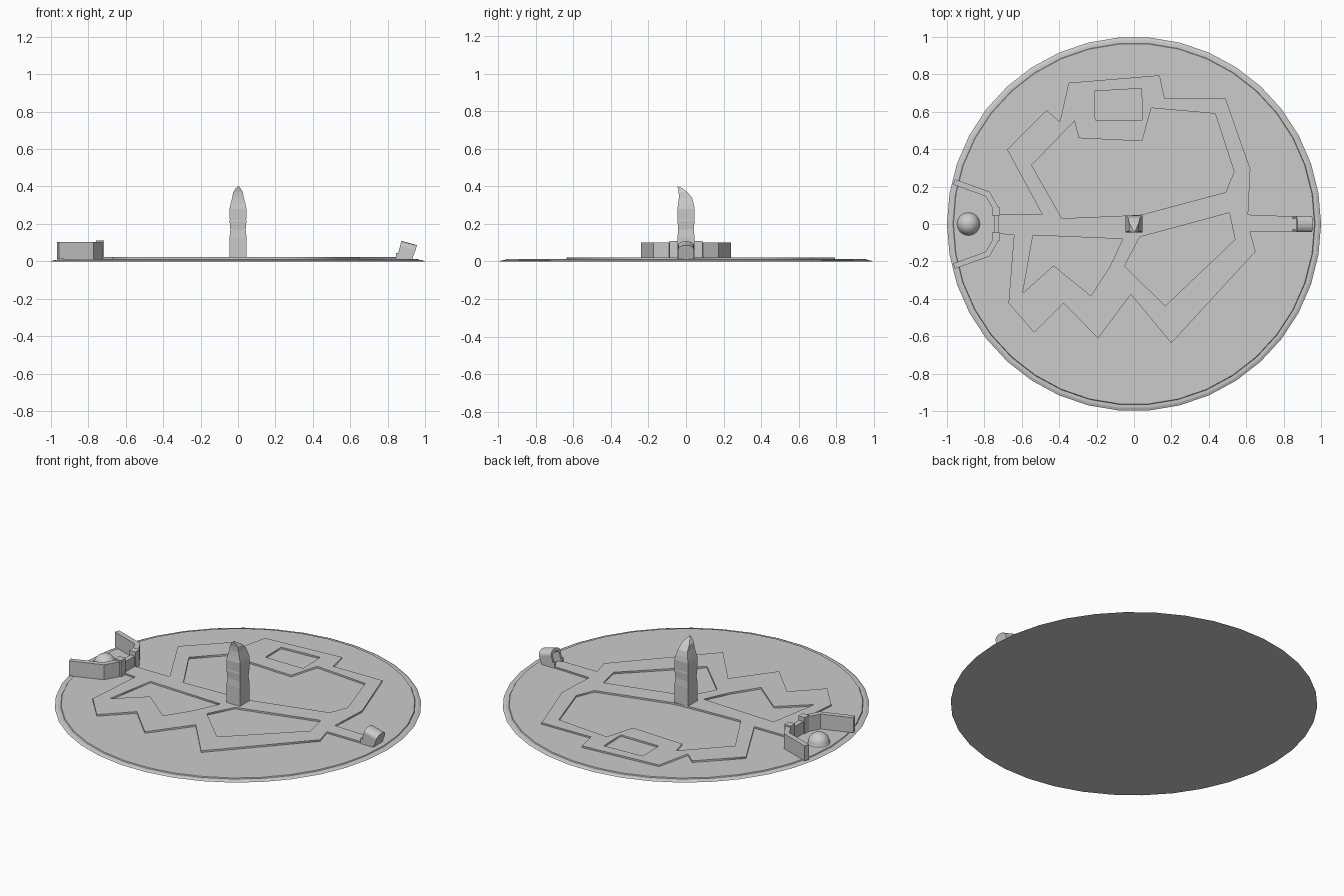
import bpy, bmesh
from math import sin, cos, pi
from mathutils import Vector

if "Cube" in bpy.data.objects:
    bpy.data.objects.remove(bpy.data.objects["Cube"])

BASE = 0.012   # top of the disc


def finish(name, bm, smooth=False):
    bmesh.ops.recalc_face_normals(bm, faces=bm.faces)
    me = bpy.data.meshes.new(name)
    bm.to_mesh(me)
    bm.free()
    ob = bpy.data.objects.new(name, me)
    bpy.context.collection.objects.link(ob)
    for p in me.polygons:
        p.use_smooth = smooth
    return ob


def loft(name, rings, close=True):
    """Skin closed rings of points, capping both ends."""
    bm = bmesh.new()
    vs = [[bm.verts.new(p) for p in r] for r in rings]
    n = len(rings[0])
    for a, b in zip(vs, vs[1:]):
        for i in range(n):
            j = (i + 1) % n
            bm.faces.new((a[i], a[j], b[j], b[i]))
    if close:
        bm.faces.new(vs[0])
        bm.faces.new(vs[-1])
    return finish(name, bm)


def wall(name, path, width, z0, z1):
    """Upright wall of constant width with mitred corners along a path."""
    pts = [Vector(p) for p in path]
    left, right = [], []
    for i, p in enumerate(pts):
        dirs = []
        if i > 0:
            dirs.append((p - pts[i - 1]).normalized())
        if i < len(pts) - 1:
            dirs.append((pts[i + 1] - p).normalized())
        n0 = Vector((-dirs[0].y, dirs[0].x))
        n1 = Vector((-dirs[-1].y, dirs[-1].x))
        m = (n0 + n1).normalized()
        off = m * (width / 2 / m.dot(n0))
        left.append(p + off)
        right.append(p - off)
    rings = []
    for l, r in zip(left, right):
        rings.append([(l.x, l.y, z0), (r.x, r.y, z0), (r.x, r.y, z1), (l.x, l.y, z1)])
    return loft(name, rings)


def box(name, x, y, z0, sx, sy, z1):
    return wall(name, [(x - sx / 2, y), (x + sx / 2, y)], sy, z0, z1)


# round base with stepped rim
N = 38
profile = [(1, 0), (0.985, 0.006), (0.968, 0.007), (0.965, BASE)]
loft("base_disc", [[(r * cos(2 * pi * i / N), r * sin(2 * pi * i / N), z)
                    for i in range(N)] for r, z in profile])

# raised path network: outline plus holes, filled as a 2D curve
outline = [(.87, -.04), (.62, -.04), (.65, -.147), (.2, -.637), (-.017, -.377),
           (-.192, -.611), (-.377, -.423), (-.534, -.58), (-.671, -.423),
           (-.642, -.06), (-.74, -.05), (-.74, .05), (-.49, .05), (-.678, .397),
           (-.467, .608), (-.396, .547), (-.35, .755), (.137, .795), (.164, .67),
           (.488, .675), (.622, .293), (.61, .05), (.87, .04)]
holes = [
    [(.434, .59), (.093, .62), (.043, .443), (-.295, .459), (-.319, .55),
     (-.547, .314), (-.385, .03), (-.04, .045), (.04, .05), (.49, .17), (.535, .28)],
    [(-.207, .555), (-.21, .71), (.04, .725), (.045, .555)],
    [(-.05, -.225), (.03, -.07), (.51, .06), (.54, -.083), (.167, -.438)],
    [(-.595, -.37), (-.43, -.222), (-.231, -.384), (-.13, -.23), (-.06, -.08), (-.54, -.06)],
]
cu = bpy.data.curves.new("raised_paths", 'CURVE')
cu.dimensions = '2D'
cu.fill_mode = 'BOTH'
cu.extrude = 0.006
for loop in [outline] + holes:
    sp = cu.splines.new('POLY')
    sp.points.add(len(loop) - 1)
    for q, (x, y) in zip(sp.points, loop):
        q.co = (x, y, 0, 1)
    sp.use_cyclic_u = True
paths = bpy.data.objects.new("raised_paths", cu)
paths.location.z = BASE + 0.004
bpy.context.collection.objects.link(paths)

# central spire: square sections bending into a hooked tip
sections = [  # z, centre x, centre y, half x, half y
    (BASE, 0, 0, .045, .045), (.13, 0, 0, .045, .045), (.17, 0, 0, .041, .042),
    (.215, 0, 0, .045, .045), (.222, 0, 0, .044, .044), (.28, 0, 0, .046, .046),
    (.31, 0, 0, .039, .041), (.34, 0, -.003, .031, .035), (.37, 0, -.016, .026, .023),
    (.388, .001, -.03, .014, .013), (.4, .003, -.043, .003, .003)]
loft("spire", [[(cx + a * hx, cy + b * hy, z)
                for a, b in ((-1, -1), (1, -1), (1, 1), (-1, 1))]
               for z, cx, cy, hx, hy in sections])

# fort: angled side walls, gate posts and lintel wall
for s, side in ((1, "left"), (-1, "right")):
    wall("fort_wall_" + side, [(-.962, s * .225), (-.782, s * .16), (-.738, s * .082)],
         .03, BASE, .102)
    box("gate_post_" + side, -.737, s * .067, BASE, .042, .042, .11)
wall("gate_wall", [(-.735, -.05), (-.735, .05)], .028, BASE, .085)

# smooth dome inside the fort
bm = bmesh.new()
bmesh.ops.create_uvsphere(bm, u_segments=32, v_segments=16, radius=.061)
bmesh.ops.bisect_plane(bm, geom=bm.verts[:] + bm.edges[:] + bm.faces[:],
                       plane_co=(0, 0, 0), plane_no=(0, 0, -1), clear_outer=True)
bmesh.ops.translate(bm, verts=bm.verts, vec=(-.885, 0, BASE))
finish("dome", bm, smooth=True)


# tilted arched hut, open toward the centre
def arch(d, r, top):
    pts = [(-r, 0)] + [(-r * cos(pi * i / 8), top - r * .6 + r * .6 * sin(pi * i / 8))
                       for i in range(9)] + [(r, 0)]
    return [(.848 + .97 * d + .26 * h, y, max(.01, BASE + .97 * h - .26 * d))
            for y, h in pts]


loft("arched_hut", [arch(.085, .043, .1), arch(0, .043, .1),
                    arch(0, .03, .082), arch(.065, .03, .082)])
# posts beside the hut opening
for s in (1, -1):
    box("hut_post", .858, s * .038, BASE, .024, .012, .045)
